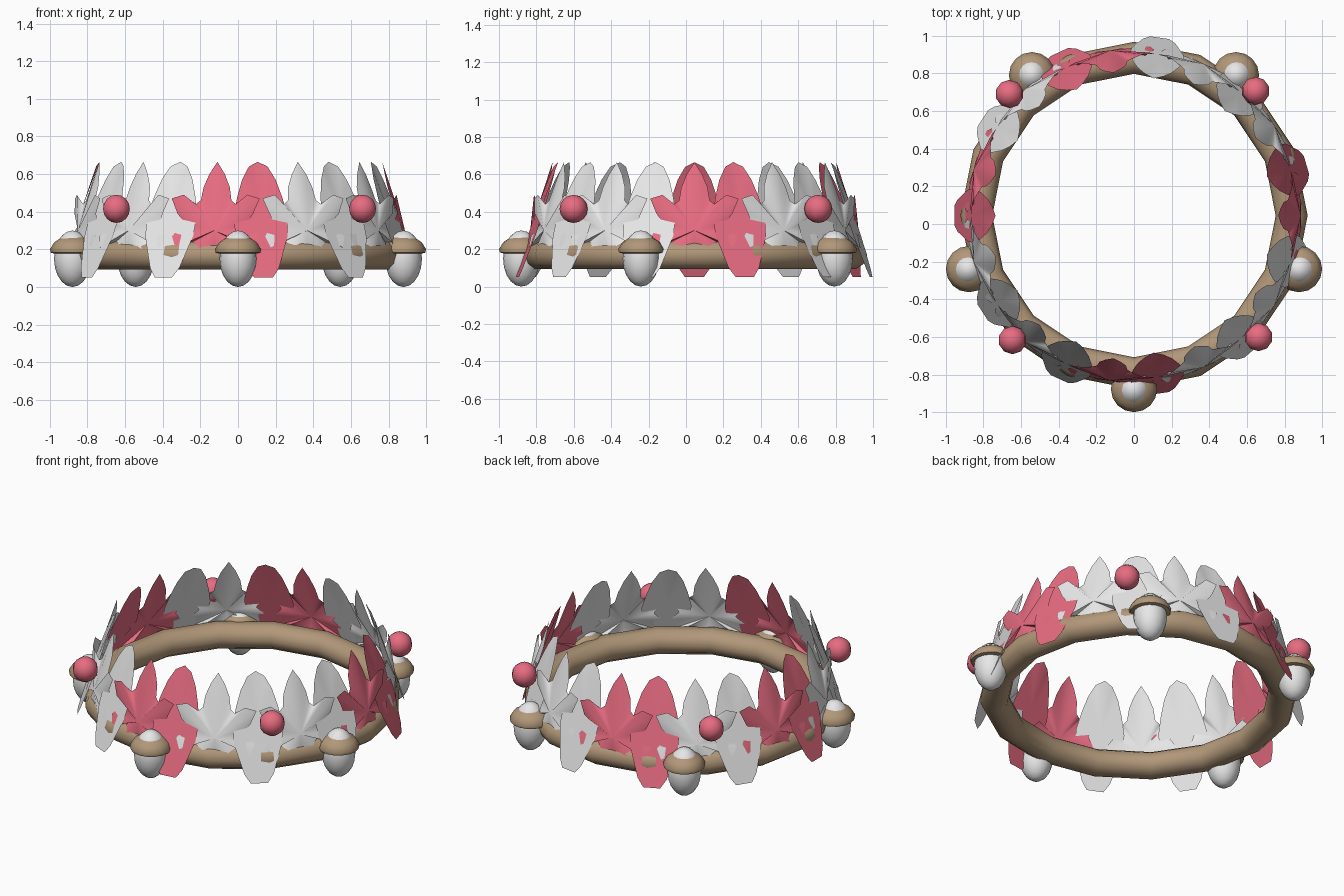
import bpy, bmesh, math
from mathutils import Vector, Matrix

cube = bpy.data.objects.get("Cube")
if cube:
    bpy.data.objects.remove(cube, do_unlink=True)

CENTRE = Vector((0, 0.045, 0))
PAIRS = 11
STEP = math.tau / PAIRS
PINK_PAIRS = (0, 3, 6, 8)


def material(name, rgb):
    m = bpy.data.materials.new(name)
    m.use_nodes = True
    m.diffuse_color = (*rgb, 1)
    m.node_tree.nodes["Principled BSDF"].inputs["Base Color"].default_value = (*rgb, 1)
    return m


white = material("white", (0.8, 0.8, 0.8))
pink = material("pink", (0.8, 0.15, 0.22))
brown = material("bark brown", (0.44, 0.31, 0.19))


def around(angle, radius, z):
    return CENTRE + Vector((radius * math.cos(angle), radius * math.sin(angle), z))


def add(name, bm, mat, sharp=60):
    mesh = bpy.data.meshes.new(name)
    bm.to_mesh(mesh)
    bm.free()
    mesh.materials.append(mat)
    obj = bpy.data.objects.new(name, mesh)
    bpy.context.collection.objects.link(obj)
    bpy.ops.object.select_all(action="DESELECT")
    obj.select_set(True)
    bpy.context.view_layer.objects.active = obj
    bpy.ops.object.shade_smooth_by_angle(angle=math.radians(sharp))
    return obj


def ball(name, at, size, mat, segments, rings):
    bm = bmesh.new()
    bmesh.ops.create_uvsphere(bm, u_segments=segments, v_segments=rings, radius=1,
                              matrix=Matrix.LocRotScale(at, None, Vector(size)))
    return add(name, bm, mat)


def lathe(name, at, profile, mat, steps=16):
    bm = bmesh.new()
    verts = [bm.verts.new((r, 0, z)) for r, z in profile]
    edges = [bm.edges.new(pair) for pair in zip(verts, verts[1:])]
    bmesh.ops.spin(bm, geom=verts + edges, cent=(0, 0, 0), axis=(0, 0, 1),
                   angle=math.tau, steps=steps, use_duplicate=False)
    bmesh.ops.remove_doubles(bm, verts=bm.verts, dist=0.0005)
    bmesh.ops.recalc_face_normals(bm, faces=bm.faces)
    bmesh.ops.translate(bm, verts=bm.verts, vec=at)
    return add(name, bm, mat)


def leaf(name, half, hub, place, mat):
    """Fan of triangles from a hub to a mirrored outline of (side, height, fold)."""
    left = [(-u, z, f) for u, z, f in reversed(half) if u > 0]
    bm = bmesh.new()
    rim = [bm.verts.new(place(*p)) for p in half + left]
    middle = bm.verts.new(place(*hub))
    for a, b in zip(rim, rim[1:] + rim[:1]):
        bm.faces.new((middle, a, b))
    return add(name, bm, mat, 80)


# Branch ring
bm = bmesh.new()
loops = []
for i in range(16):
    a = math.tau * i / 16
    loops.append([bm.verts.new(around(a, 0.838 + 0.085 * math.cos(t), 0.17 + 0.08 * math.sin(t)))
                  for t in (math.tau * j / 10 for j in range(10))])
for i, loop in enumerate(loops):
    following = loops[(i + 1) % 16]
    for j in range(10):
        k = (j + 1) % 10
        bm.faces.new((loop[j], following[j], following[k], loop[k]))
add("branch_ring", bm, brown)

# Leaf outlines, right half from bottom to top
OVAL = [(0, 0.05, 0), (0.05, 0.05, 0), (0.085, 0.1, 0), (0.105, 0.16, 0), (0.14, 0.27, 0),
        (0.145, 0.38, 0), (0.12, 0.48, 0), (0.09, 0.57, 0), (0.05, 0.64, 0), (0, 0.665, -0.01)]
LOBED = [(0, 0.21, 0), (0.09, 0.2, 0.01), (0.12, 0.24, -0.02), (0.2, 0.21, 0.02),
         (0.225, 0.27, 0.01), (0.17, 0.34, -0.025), (0.2, 0.39, 0.01), (0.235, 0.47, 0.015),
         (0.17, 0.49, 0.02), (0.11, 0.44, -0.02), (0.085, 0.46, -0.03),
         (0.075, 0.53, -0.02), (0.045, 0.6, 0), (0, 0.665, 0.02)]


def flat_place(angle):
    out = Vector((math.cos(angle), math.sin(angle), 0))
    side = Vector((-out.y, out.x, 0))

    def place(u, z, fold):
        radius = 0.955 - 0.34 * (z - 0.05)
        return CENTRE + out * (radius + fold) + side * u + Vector((0, 0, z))
    return place


def wrapped_place(angle):
    def place(u, z, fold):
        radius = 0.885 - 0.13 * (z - 0.2) - 0.4 * max(0, z - 0.47)
        return around(angle + u / 0.85, radius + fold, z)
    return place


# Alternating lobed and oval leaves
for i in range(PAIRS):
    mat = pink if i in PINK_PAIRS else white
    centre = -math.pi / 2 + i * STEP
    leaf(f"lobed_leaf_{i}", LOBED, (0, 0.3, 0.015), wrapped_place(centre - STEP / 4), mat)
    leaf(f"oval_leaf_{i}", OVAL, (0, 0.38, 0), flat_place(centre + STEP / 4), mat)

# Acorns
CAP = [(0, 0.275), (0.06, 0.264), (0.1, 0.237), (0.123, 0.2), (0.118, 0.182), (0.09, 0.175), (0, 0.18)]
for i in range(5):
    a = -math.pi / 2 + i * math.tau / 5
    ball(f"acorn_nut_{i}", around(a, 0.925, 0.15), (0.098, 0.098, 0.15), white, 16, 10)
    lathe(f"acorn_cap_{i}", around(a, 0.922, 0), CAP, brown)

# Berries
for i in range(4):
    ball(f"berry_{i}", around(math.radians(45.7 + 90 * i), 0.925, 0.415), (0.075,) * 3, pink, 10, 8)
